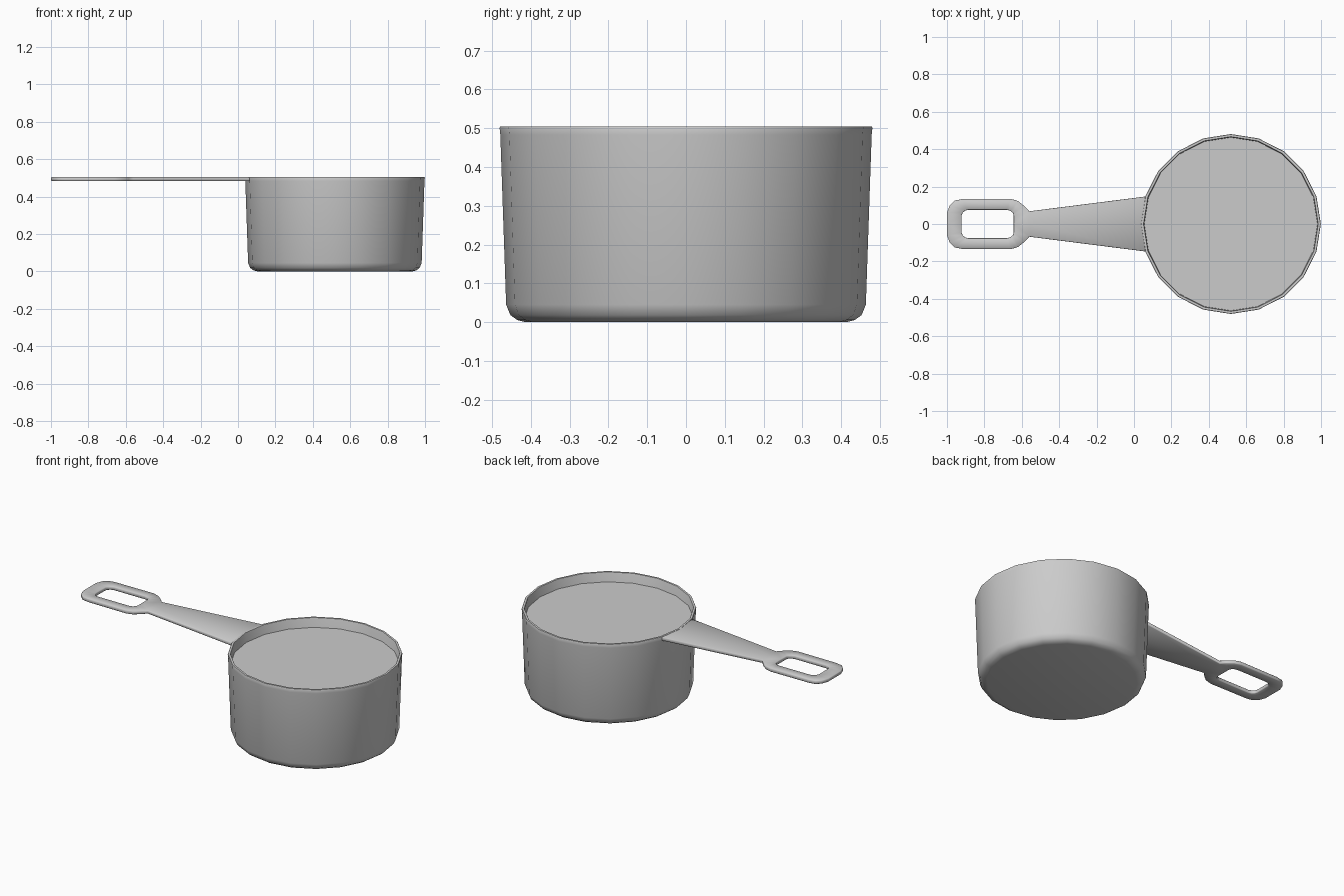
import bpy, bmesh, math

if "Cube" in bpy.data.objects:
    bpy.data.objects.remove(bpy.data.objects["Cube"])

CUP_X, SIDES = 0.518, 20


def finish(name, bm, angle=40):
    bmesh.ops.recalc_face_normals(bm, faces=bm.faces)
    me = bpy.data.meshes.new(name)
    bm.to_mesh(me)
    bm.free()
    ob = bpy.data.objects.new(name, me)
    bpy.context.collection.objects.link(ob)
    bpy.ops.object.select_all(action='DESELECT')
    bpy.context.view_layer.objects.active = ob
    ob.select_set(True)
    bpy.ops.object.shade_smooth_by_angle(angle=math.radians(angle))
    return ob


def ring(bm, r, z):
    return [bm.verts.new((CUP_X + r * math.cos(2 * math.pi * i / SIDES),
                          r * math.sin(2 * math.pi * i / SIDES), z))
            for i in range(SIDES)]


# Cup shell: outer base, tapered wall, rim, inner wall, inner floor
profile = [(0.415, 0.0), (0.435, 0.005), (0.453, 0.018), (0.464, 0.045),
           (0.479, 0.483), (0.481, 0.501), (0.479, 0.505),
           (0.467, 0.505), (0.465, 0.501), (0.449, 0.05), (0.41, 0.016)]
bm = bmesh.new()
rings = [ring(bm, r, z) for r, z in profile]
for a, b in zip(rings, rings[1:]):
    for i in range(SIDES):
        j = (i + 1) % SIDES
        bm.faces.new((a[i], a[j], b[j], b[i]))
bm.faces.new(rings[0])
bm.faces.new(rings[-1])
finish("cup", bm)

# Level surface of the contents just below the rim
bm = bmesh.new()
face = bm.faces.new(ring(bm, 0.464, 0.447))
contents = finish("contents", bm)
if contents.data.polygons[0].normal.z < 0:
    contents.data.flip_normals()

# Handle: half outline of the hanging loop, its hole, and the tapered arm
outer = [(-1, 0), (-1, 0.06), (-0.985, 0.1), (-0.96, 0.125), (-0.92, 0.133),
         (-0.66, 0.135), (-0.62, 0.123), (-0.585, 0.095), (-0.56, 0.068), (-0.56, 0)]
inner = [(-0.922, 0), (-0.922, 0.045), (-0.916, 0.06), (-0.904, 0.071), (-0.885, 0.076),
         (-0.68, 0.076), (-0.66, 0.071), (-0.648, 0.06), (-0.643, 0.045), (-0.643, 0)]
bm = bmesh.new()
o = [bm.verts.new((x, y, 0.504)) for x, y in outer]
n = [bm.verts.new((x, y, 0.504)) for x, y in inner]
for i in range(len(o) - 1):
    bm.faces.new((o[i], n[i], n[i + 1], o[i + 1]))
end = [bm.verts.new((x, y, 0.504)) for x, y in ((0.062, 0.147), (0.045, 0))]
bm.faces.new((o[-1], o[-2], *end))
for f in bm.faces:
    f.normal_update()
    if f.normal.z < 0:
        f.normal_flip()
handle = finish("handle", bm, 35)
if handle.data.polygons[0].normal.z < 0:
    handle.data.flip_normals()

mirror = handle.modifiers.new("mirror", 'MIRROR')
mirror.use_axis = (False, True, False)
solid = handle.modifiers.new("thickness", 'SOLIDIFY')
solid.thickness, solid.offset = 0.021, -1
bevel = handle.modifiers.new("soft_edges", 'BEVEL')
bevel.width, bevel.segments, bevel.limit_method = 0.003, 1, 'ANGLE'
bevel.angle_limit = math.radians(60)
